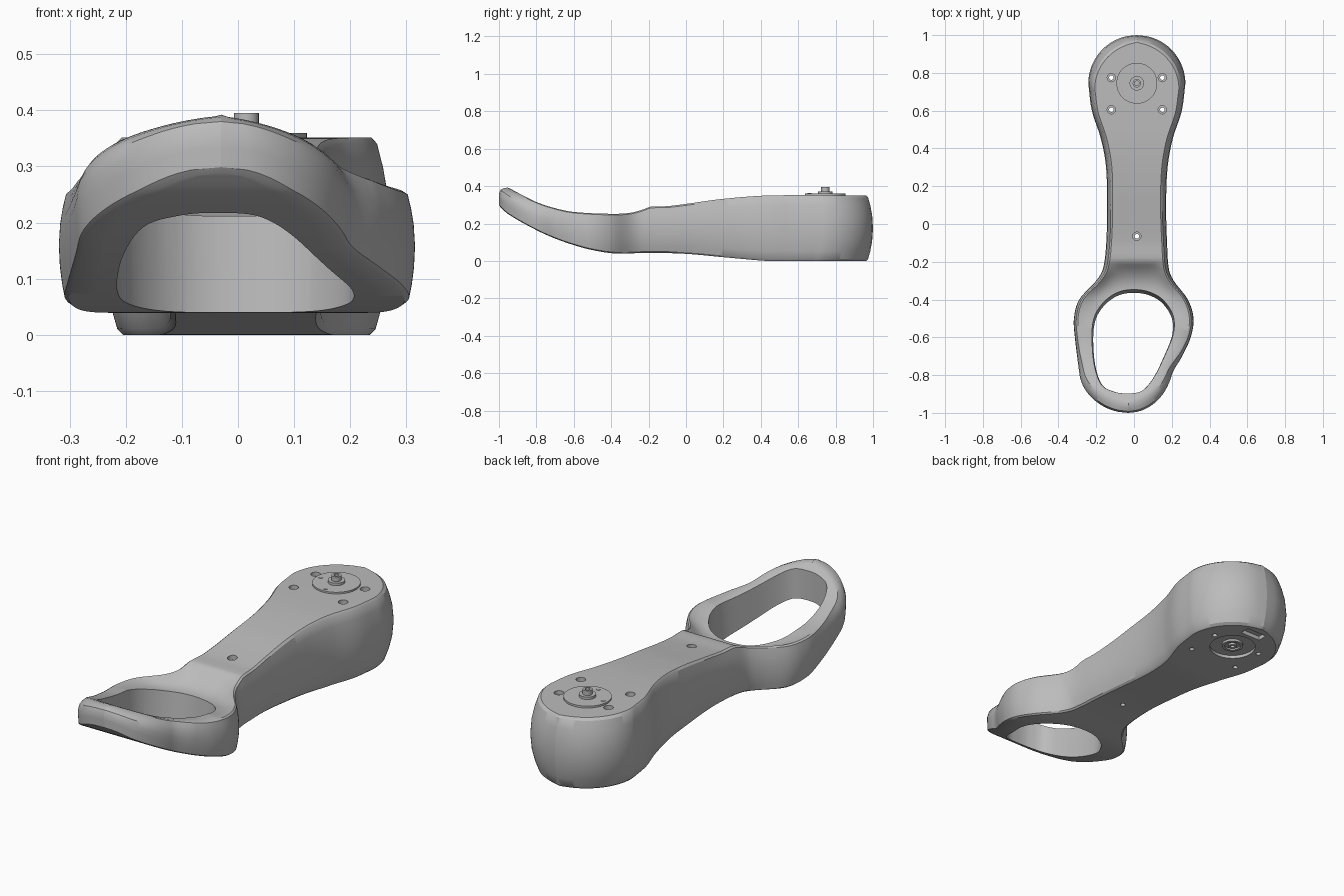
import bpy, bmesh, math
from mathutils import Vector

cube = bpy.data.objects.get("Cube")
if cube:
    bpy.data.objects.remove(cube)

grey = bpy.data.materials.new("plain grey")
grey.use_nodes = True
GREY = (0.5, 0.5, 0.5, 1)
grey.diffuse_color = GREY
grey.node_tree.nodes["Principled BSDF"].inputs["Base Color"].default_value = GREY


def smooth_table(points):
    """Smooth curve through (y, value) points."""
    slopes = []
    for i in range(len(points)):
        a, b = points[max(i - 1, 0)], points[min(i + 1, len(points) - 1)]
        slopes.append((b[1] - a[1]) / (b[0] - a[0]))

    def value(y):
        y = min(max(y, points[0][0]), points[-1][0])
        i = 0
        while i < len(points) - 2 and y > points[i + 1][0]:
            i += 1
        (y0, v0), (y1, v1) = points[i], points[i + 1]
        h = y1 - y0
        t = (y - y0) / h
        return (v0 * (1 + 2 * t) * (1 - t) ** 2 + slopes[i] * h * t * (1 - t) ** 2
                + v1 * t * t * (3 - 2 * t) + slopes[i + 1] * h * t * t * (t - 1))
    return value


# Plan outline and side profile, along the length
left = smooth_table([(-1, -.26), (-.8, -.288), (-.6, -.313), (-.5, -.318), (-.4, -.29), (-.3, -.2),
                     (-.24, -.165), (-.1, -.147), (.1, -.143), (.3, -.148), (.45, -.175),
                     (.6, -.223), (.743, -.242)])
right = smooth_table([(-1, .17), (-.8, .2), (-.7, .255), (-.6, .3), (-.5, .315), (-.4, .285), (-.3, .21),
                      (-.24, .185), (-.1, .175), (.1, .17), (.3, .178), (.45, .205),
                      (.6, .253), (.743, .272)])
top = smooth_table([(-1, .425), (-.95, .393), (-.9, .365), (-.8, .315), (-.7, .282), (-.6, .262), (-.4, .252),
                    (-.3, .257), (-.23, .275), (-.19, .29), (-.1, .293), (0, .305), (.2, .332),
                    (.45, .35), (1, .35)])
bottom = smooth_table([(-1, .295), (-.95, .25), (-.8, .165), (-.7, .12), (-.6, .085), (-.5, .058), (-.38, .04),
                       (-.2, .043), (0, .038), (.2, .02), (.42, .001), (.5, 0), (1, 0)])
top_inset = smooth_table([(-1, .05), (-.85, .03), (-.6, .015), (-.2, .02), (.3, .024), (.7, .027), (1, .03)])
bottom_inset = smooth_table([(-1, 0), (-.8, .005), (-.5, .012), (-.2, .022), (.3, .026), (.7, .03), (1, .03)])
dip = smooth_table([(-.55, 0), (-.42, .03), (-.33, .042), (-.26, .03), (-.2, 0)])


def half_span(y):
    """Centre line and the rounded left and right edges at y."""
    centre = .015 - .045 * min(max(-y / .8, 0), 1)
    k = 1
    if y > .743:
        k = math.sqrt(max(0, 1 - ((y - .743) / .257) ** 2))
    if y < -.8:
        k = math.sqrt(max(0, 1 - ((-.8 - y) / .2) ** 2))
    return centre, centre + (left(y) - centre) * k, centre + (right(y) - centre) * k


def new_object(name, bm):
    bmesh.ops.remove_doubles(bm, verts=bm.verts, dist=0.0003)
    bmesh.ops.recalc_face_normals(bm, faces=bm.faces)
    mesh = bpy.data.meshes.new(name)
    bm.to_mesh(mesh)
    bm.free()
    obj = bpy.data.objects.new(name, mesh)
    bpy.context.collection.objects.link(obj)
    mesh.materials.append(grey)
    return obj


def shade(obj, degrees=30):
    bpy.ops.object.select_all(action="DESELECT")
    obj.select_set(True)
    bpy.context.view_layer.objects.active = obj
    bpy.ops.object.shade_smooth_by_angle(angle=math.radians(degrees))


def body_point(y, height, side):
    """Point on the barrelled side wall at a height fraction."""
    h = 2 * height - 1
    inset = (top_inset(y) if h > 0 else bottom_inset(y)) * abs(h) ** 2
    if abs(h) > .99:
        inset += .007
    shrink = 1 - inset
    yy = y * shrink if abs(y) > .7 else y * (1 - inset * (abs(y) / .7) ** 4 * .7)
    centre, xl, xr = half_span(y)
    x = xl if side < 0 else xr
    reach = max(0, abs(x - centre) - inset)
    return Vector((centre + side * reach, yy, bottom(yy) + (top(yy) - bottom(yy)) * height))


# Body: closed cross-sections lofted from the loop end to the round head
STATIONS, COLUMNS = 150, 12
heights = [0, .03, .15, .3, .5, .7, .85, .97, 1]
bm = bmesh.new()
rings = []
for i in range(STATIONS + 1):
    t = i / STATIONS
    y = -math.cos(math.pi * t) * .6 + (2 * t - 1) * .4
    section = [body_point(y, h, 1) for h in heights]
    a, b = body_point(y, 1, 1), body_point(y, 1, -1)
    for c in range(1, COLUMNS):
        u = c / COLUMNS
        p = a.lerp(b, u)
        if -.55 < y < -.2:
            p.z -= dip(y) * (1 - (2 * u - 1) ** 4)
        section.append(p)
    section += [body_point(y, h, -1) for h in reversed(heights)]
    a, b = body_point(y, 0, -1), body_point(y, 0, 1)
    section += [a.lerp(b, c / COLUMNS) for c in range(1, COLUMNS)]
    rings.append([bm.verts.new(p) for p in section])
for r0, r1 in zip(rings, rings[1:]):
    for k in range(len(r0)):
        n = (k + 1) % len(r0)
        bm.faces.new((r0[k], r0[n], r1[n], r1[k]))
for ring in (rings[0], rings[-1]):
    bm.faces.new(ring)
bmesh.ops.triangulate(bm, faces=bm.faces)
bmesh.ops.dissolve_degenerate(bm, edges=bm.edges, dist=0.0003)
body = new_object("arm_body", bm)


def add_cylinder(bm, x, y, z0, z1, radius, sides=32):
    made = bmesh.ops.create_cone(bm, cap_ends=True, segments=sides, radius1=radius, radius2=radius, depth=z1 - z0)
    bmesh.ops.translate(bm, verts=made["verts"], vec=(x, y, (z0 + z1) / 2))


def cut(bm, name):
    cutter = new_object(name, bm)
    cutter.hide_render = True
    mod = body.modifiers.new(name, "BOOLEAN")
    mod.operation, mod.solver, mod.object = "DIFFERENCE", "EXACT", cutter
    bpy.context.view_layer.objects.active = body
    bpy.ops.object.modifier_apply(modifier=name)
    bpy.data.objects.remove(cutter)


# Large hand opening: smooth closed outline, slightly drafted
corners = [(0, -.365), (-.08, -.378), (-.15, -.425), (-.2, -.5), (-.215, -.6), (-.203, -.75), (-.165, -.855),
           (-.1, -.892), (-.03, -.9), (.04, -.887), (.1, -.82), (.16, -.7), (.202, -.59), (.2, -.5),
           (.15, -.42), (.08, -.378)]
outline = []
for i in range(len(corners)):
    p0, p1, p2, p3 = (Vector(corners[(i + k - 1) % len(corners)]) for k in range(4))
    for s in range(6):
        t = s / 6
        outline.append(p1 + .5 * t * (p2 - p0 + t * (2 * p0 - 5 * p1 + 4 * p2 - p3 + t * (3 * (p1 - p2) + p3 - p0))))
bm = bmesh.new()
loops = []
for z, scale, shift in ((-.1, .97, -.005), (.5, 1.08, .025)):
    loops.append([bm.verts.new((p.x * scale, -.63 + (p.y + .63) * scale + shift, z)) for p in outline])
    bm.faces.new(loops[-1])
for k in range(len(outline)):
    n = (k + 1) % len(outline)
    bm.faces.new((loops[0][k], loops[0][n], loops[1][n], loops[1][k]))
cut(bm, "hand_opening")

# Screw holes with counterbores, then the round recess and slot underneath
screws = [(-.12, .775), (.15, .775), (-.12, .605), (.15, .605), (.015, -.065)]
bm = bmesh.new()
for x, y in screws:
    add_cylinder(bm, x, y, -.1, .5, .012, 20)
cut(bm, "screw_holes")
bm = bmesh.new()
for x, y in screws:
    add_cylinder(bm, x, y, top(y) - .02, .5, .022, 24)
cut(bm, "counterbores")
bm = bmesh.new()
add_cylinder(bm, .015, .745, -.1, .015, .108, 48)
made = bmesh.ops.create_cube(bm, size=1)
bmesh.ops.scale(bm, verts=made["verts"], vec=(.11, .05, .04))
bmesh.ops.translate(bm, verts=made["verts"], vec=(.015, .9, 0))
cut(bm, "underside_recess")
shade(body, 32)


def lathe(name, profile, sides=48):
    """Turned part around the head axis from (radius, z) points."""
    bm = bmesh.new()
    vs = [bm.verts.new((r, 0, z)) for r, z in profile]
    es = [bm.edges.new(pair) for pair in zip(vs, vs[1:])]
    bmesh.ops.spin(bm, geom=vs + es, axis=(0, 0, 1), cent=(0, 0, 0), angle=2 * math.pi, steps=sides)
    bmesh.ops.translate(bm, verts=bm.verts, vec=(.015, .745, 0))
    shade(new_object(name, bm))


# Turned drive parts on the head
lathe("top_disc", [(0, .34), (.108, .34), (.108, .36), (0, .36)])
lathe("shaft_hub", [(.038, .355), (.038, .372), (.022, .372), (.022, .395),
                    (.012, .395), (.012, .38), (0, .38)])
lathe("underside_bearing", [(.05, .016), (.05, .004), (.036, .004), (.036, .012),
                            (.02, .012), (.02, .002), (.01, .002), (.01, .016)])

# Small raised pins on the disc
bm = bmesh.new()
for x, y in ((-.07, .745), (.015, .66)):
    add_cylinder(bm, x, y, .35, .362, .01, 20)
shade(new_object("disc_pins", bm))
